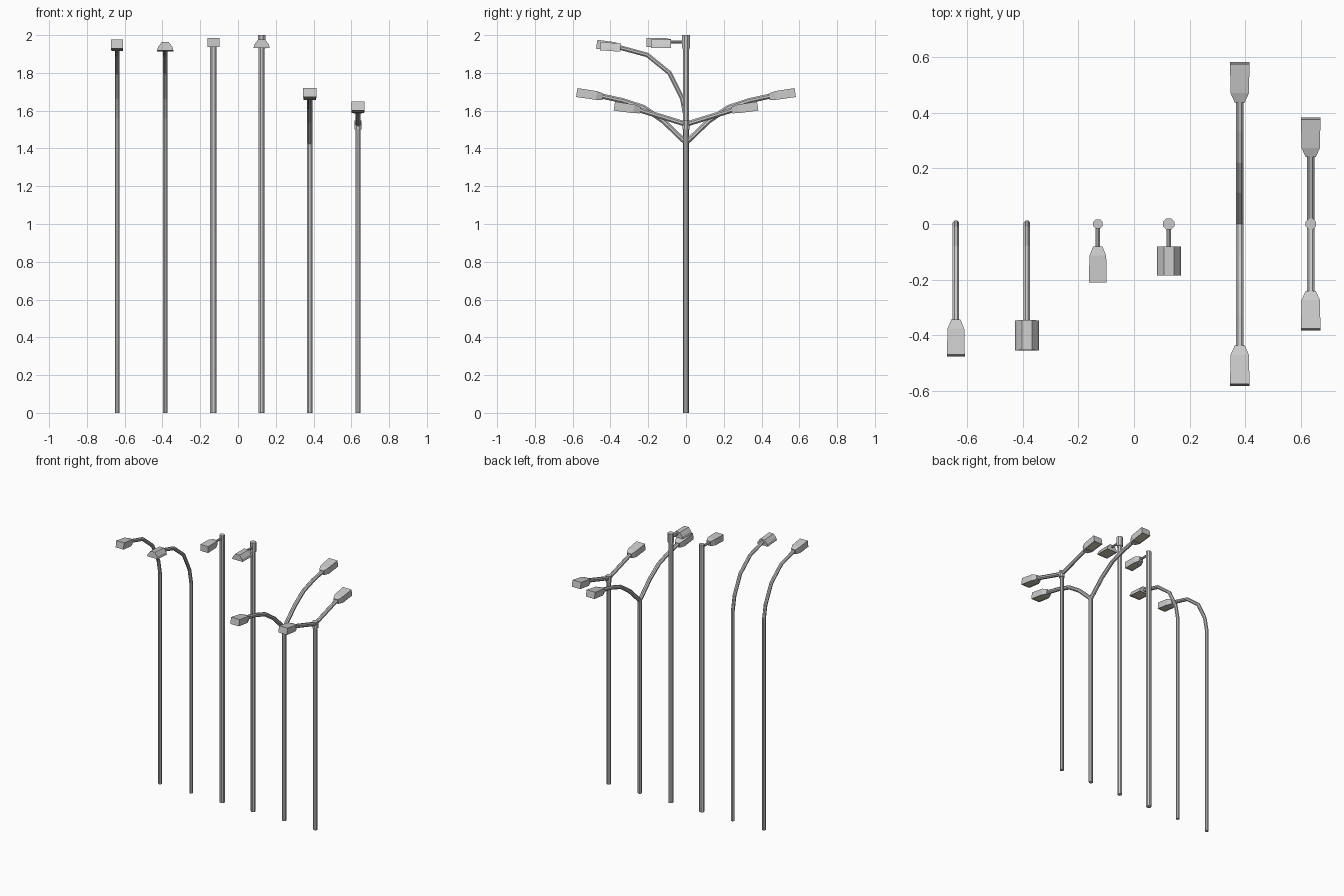
import bpy, bmesh, math
from mathutils import Vector, Matrix

if "Cube" in bpy.data.objects:
    bpy.data.objects.remove(bpy.data.objects["Cube"])

lens_mat = bpy.data.materials.new("lens")
lens_mat.diffuse_color = (0.62, 0.58, 0.42, 1)
lens_mat.use_nodes = True
lens_mat.node_tree.nodes["Principled BSDF"].inputs["Base Color"].default_value = lens_mat.diffuse_color


def finish(name, bm, mats=()):
    bmesh.ops.recalc_face_normals(bm, faces=bm.faces[:])
    mesh = bpy.data.meshes.new(name)
    bm.to_mesh(mesh)
    bm.free()
    for m in mats:
        mesh.materials.append(m)
    ob = bpy.data.objects.new(name, mesh)
    bpy.context.collection.objects.link(ob)
    return ob


def loft(bm, rings):
    """Skin closed rings of points and cap both ends."""
    vs = [[bm.verts.new(p) for p in r] for r in rings]
    n = len(vs[0])
    for a, b in zip(vs, vs[1:]):
        for i in range(n):
            j = (i + 1) % n
            bm.faces.new((a[i], a[j], b[j], b[i]))
    bm.faces.new(vs[0])
    bm.faces.new(vs[-1])


def tube(name, x, path, r, sides=8):
    """Octagonal tube along (y, z) points in the plane at x, with mitred bends."""
    pts = [Vector((x, y, z)) for y, z in path]
    rings = []
    for i, p in enumerate(pts):
        d0 = (p - pts[max(i - 1, 0)]).normalized()
        d1 = (pts[min(i + 1, len(pts) - 1)] - p).normalized()
        t = (d0 + d1).normalized()
        side = Vector((1, 0, 0))
        up = t.cross(side)
        angs = [math.tau * (k + 0.5) / sides for k in range(sides)]
        rad = r / math.cos(math.pi / sides)
        rings.append([p + rad * (side * math.cos(a) + up * math.sin(a)) for a in angs])
    bm = bmesh.new()
    loft(bm, rings)
    return finish(name, bm)


def head(name, x, y, z, length, width, tilt, direction, hood=False):
    """Lamp housing starting at (y, z) and running outwards; direction is -1 or 1."""
    bm = bmesh.new()
    if hood:
        half = [(0.043, -0.022), (0.038, -0.004), (0.018, 0.022)]
        prof = half + [(-a, b) for a, b in reversed(half)]
        rings = [[Vector((a, s, b)) for a, b in prof] for s in (0, length)]
    else:
        rings = []
        for s, w, lo, hi in ((0, 0.52, -0.017, 0.017), (0.034, 0.94, -0.022, 0.024),
                             (length, 1, -0.024, 0.024)):
            h = w * width / 2
            rings.append([Vector(p) for p in
                          ((h, s, lo), (h, s, hi), (-h, s, hi), (-h, s, lo))])
    loft(bm, rings)
    bmesh.ops.recalc_face_normals(bm, faces=bm.faces[:])
    # recessed lens underneath
    under = [f for f in bm.faces if f.normal.z < -0.97]
    f = max(under, key=lambda q: q.calc_area())
    bmesh.ops.inset_individual(bm, faces=[f], thickness=0.006, depth=-0.003)
    f.material_index = 1
    place = (Matrix.Translation((x, y, z)) @ Matrix.Diagonal((1, direction, 1, 1))
             @ Matrix.Rotation(math.radians(tilt), 4, 'X'))
    bm.transform(place)
    base = bpy.data.materials.get("housing")
    if base is None:
        base = bpy.data.materials.new("housing")
        base.diffuse_color = (0.8, 0.8, 0.8, 1)
        base.use_nodes = True
        base.node_tree.nodes["Principled BSDF"].inputs["Base Color"].default_value = base.diffuse_color
    return finish(name, bm, (base, lens_mat))


X = [-0.64, -0.385, -0.13, 0.125, 0.38, 0.635]

# curved single-arm lamps
bend = [(0, 0), (0, 1.56), (-0.02, 1.665), (-0.088, 1.80), (-0.205, 1.895), (-0.36, 1.937)]
for i in (0, 1):
    tube(f"curved_pole_{i + 1}", X[i], bend, 0.012)
    head(f"curved_lamp_head_{i + 1}", X[i], -0.346, 1.934, 0.108 if i else 0.128,
         0.064, 4 if i else 8, -1, hood=bool(i))

# straight poles with short brackets
tube("straight_pole_1", X[2], [(0, 0), (0, 1.985)], 0.017)
tube("straight_pole_2", X[3], [(0, 0), (0, 1.94)], 0.016)
tube("pole_collar", X[3], [(0, 1.93), (0, 2.0)], 0.02)
for i in (2, 3):
    tube(f"bracket_{i - 1}", X[i], [(0, 1.963), (-0.09, 1.963)], 0.008)
    head(f"bracket_lamp_head_{i - 1}", X[i], -0.08, 1.961 if i == 2 else 1.955,
         0.13 if i == 2 else 0.105, 0.064, 0, -1, hood=(i == 3))

# twin-arm lamps
tube("twin_curved_pole", X[4], [(0, 0), (0, 1.44)], 0.0135)
tube("twin_straight_pole", X[5], [(0, 0), (0, 1.53)], 0.0135)
tube("twin_collar", X[5], [(0, 1.50), (0, 1.548)], 0.019)
for d, label in ((-1, "front"), (1, "back")):
    arm = [(0, 1.425), (0.115, 1.53), (0.22, 1.615), (0.335, 1.655), (0.45, 1.678)]
    arm = [(0, 1.43), (0.12, 1.545), (0.225, 1.617), (0.335, 1.653), (0.45, 1.678)]
    tube(f"twin_curved_arm_{label}", X[4], [(d * y, z) for y, z in arm], 0.0135)
    head(f"twin_curved_head_{label}", X[4], d * 0.44, 1.674, 0.14, 0.07, 9, d)
    tube(f"twin_straight_arm_{label}", X[5],
         [(0, 1.528), (d * 0.25, 1.605)], 0.0135)
    head(f"twin_straight_head_{label}", X[5], d * 0.243, 1.603, 0.138, 0.07, 9, d)
